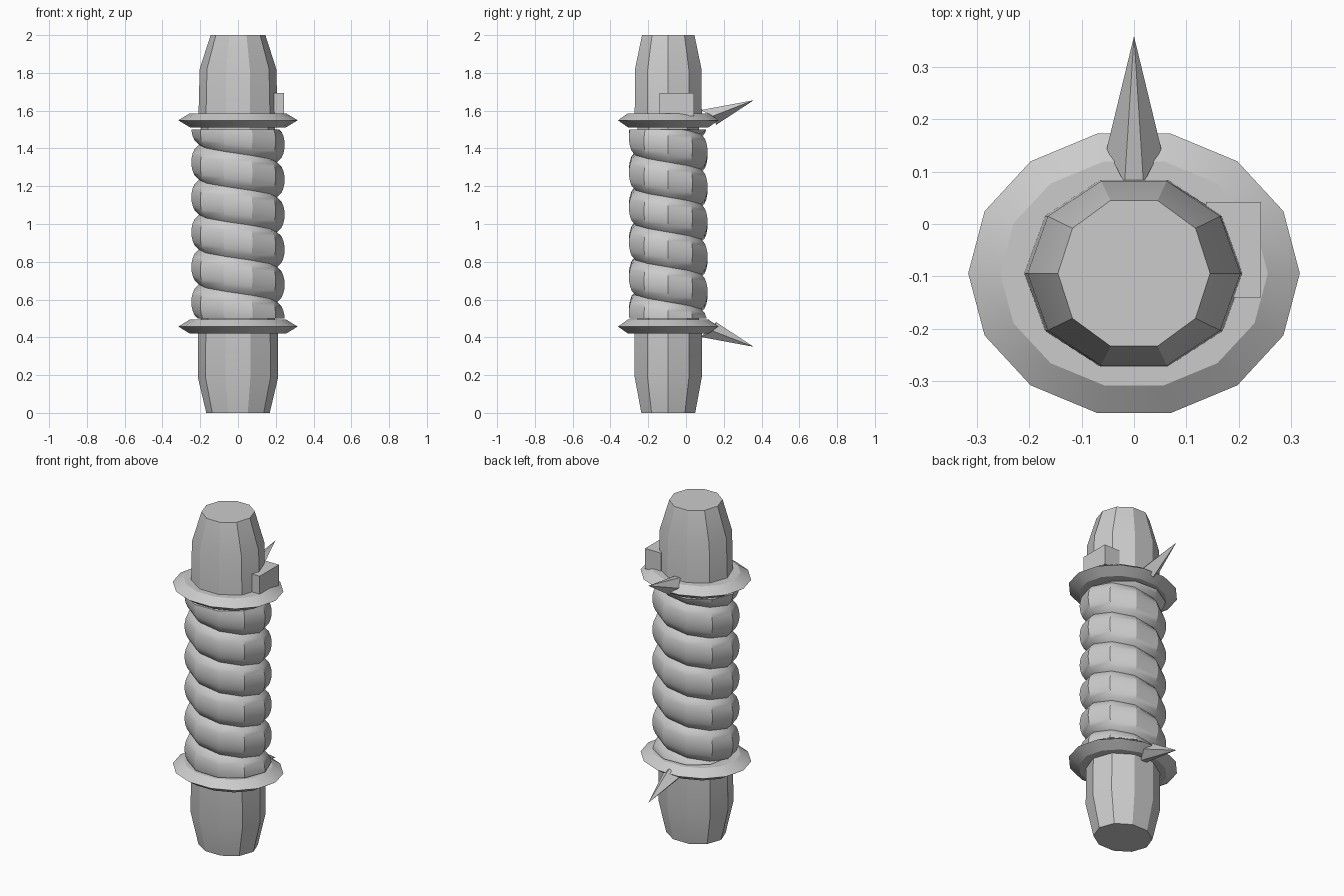
import bpy, bmesh, math

if "Cube" in bpy.data.objects:
    bpy.data.objects.remove(bpy.data.objects["Cube"])

CY = -0.094      # y of the main axis
MID = 1.0025     # height of the mirror plane between both ends

grey = bpy.data.materials.new("plain grey")
grey.diffuse_color = (0.6, 0.6, 0.6, 1)
grey.use_nodes = True
grey.node_tree.nodes["Principled BSDF"].inputs["Base Color"].default_value = grey.diffuse_color


def finish(name, bm):
    bmesh.ops.recalc_face_normals(bm, faces=bm.faces)
    me = bpy.data.meshes.new(name)
    bm.to_mesh(me)
    bm.free()
    me.materials.append(grey)
    ob = bpy.data.objects.new(name, me)
    bpy.context.collection.objects.link(ob)
    bpy.ops.object.select_all(action='DESELECT')
    ob.select_set(True)
    bpy.context.view_layer.objects.active = ob
    bpy.ops.object.shade_smooth_by_angle(angle=math.radians(30))
    return ob


def lathe(name, profile, sides):
    """Closed elliptical lathe; profile rows are (rx, ry, z)."""
    bm = bmesh.new()
    rings = []
    for rx, ry, z in profile:
        rings.append([bm.verts.new((rx * math.cos(2 * math.pi * i / sides),
                                    CY + ry * math.sin(2 * math.pi * i / sides), z))
                      for i in range(sides)])
    for a, b in zip(rings, rings[1:]):
        for i in range(sides):
            j = (i + 1) % sides
            bm.faces.new((a[i], a[j], b[j], b[i]))
    bm.faces.new(rings[0])
    bm.faces.new(rings[-1])
    return finish(name, bm)


# handle ends and the core under the grip
lathe("lower_end", [(.168, .150, 0), (.213, .187, .19), (.21, .187, .47)], 10)
lathe("upper_end", [(.21, .187, 1.54), (.203, .185, 1.82), (.145, .146, 2)], 10)
lathe("core", [(.195, .172, .45), (.195, .172, 1.55)], 10)

# flanges
for name, z in (("lower_flange", .457), ("upper_flange", 1.549)):
    lathe(name, [(.255, .219, z - .037), (.316, .273, z), (.255, .219, z + .037)], 14)

# spiral grip: one rounded thread swept down a helix, cut flat at both ends
bm = bmesh.new()
pitch, seg, prof = .185, 10, 8
rows = []
for k in range(-2 * seg, 7 * seg):
    t = math.pi + 2 * math.pi * k / seg
    row = []
    for p in range(prof + 1):
        u = -1 + 2 * p / prof
        r = .207 + .040 * math.sqrt(max(0, 1 - u * u)) ** 1.3
        z = 1.327 - pitch * k / seg + u * pitch / 2
        row.append(bm.verts.new((r * math.cos(t), CY + r * .885 * math.sin(t), z)))
    rows.append(row)
for a, b in zip(rows, rows[1:]):
    for p in range(prof):
        bm.faces.new((a[p], b[p], b[p + 1], a[p + 1]))
bmesh.ops.remove_doubles(bm, verts=bm.verts, dist=.0005)
for z, n in ((.5, -1), (1.5, 1)):
    cut = bmesh.ops.bisect_plane(bm, geom=bm.verts[:] + bm.edges[:] + bm.faces[:],
                                 plane_co=(0, 0, z), plane_no=(0, 0, n), clear_outer=True)
    rim = [g for g in cut["geom_cut"] if isinstance(g, bmesh.types.BMEdge)]
    ext = bmesh.ops.extrude_edge_only(bm, edges=rim)
    for v in ext["geom"]:
        if isinstance(v, bmesh.types.BMVert):
            v.co.x *= .75
            v.co.y = CY + (v.co.y - CY) * .75
finish("spiral_grip", bm)

# side switch block
bm = bmesh.new()
bmesh.ops.create_cube(bm, size=1)
for v in bm.verts:
    v.co = (.190 + v.co.x * .105, -.049 + v.co.y * .182, 1.633 + v.co.z * .122)
finish("switch_block", bm)

# spikes at the back of each flange, mirrored top to bottom
for name, s in (("upper_spike", 1), ("lower_spike", -1)):
    bm = bmesh.new()
    base = [(-.018, .078, 1.603), (.018, .078, 1.603), (.052, .143, 1.572),
            (0, .160, 1.525), (-.052, .143, 1.572)]
    vs = [bm.verts.new((x, y, MID + s * (z - MID))) for x, y, z in base]
    tip = bm.verts.new((0, .358, MID + s * (1.655 - MID)))
    for i in range(5):
        bm.faces.new((vs[i], vs[(i + 1) % 5], tip))
    bm.faces.new(vs)
    finish(name, bm)
